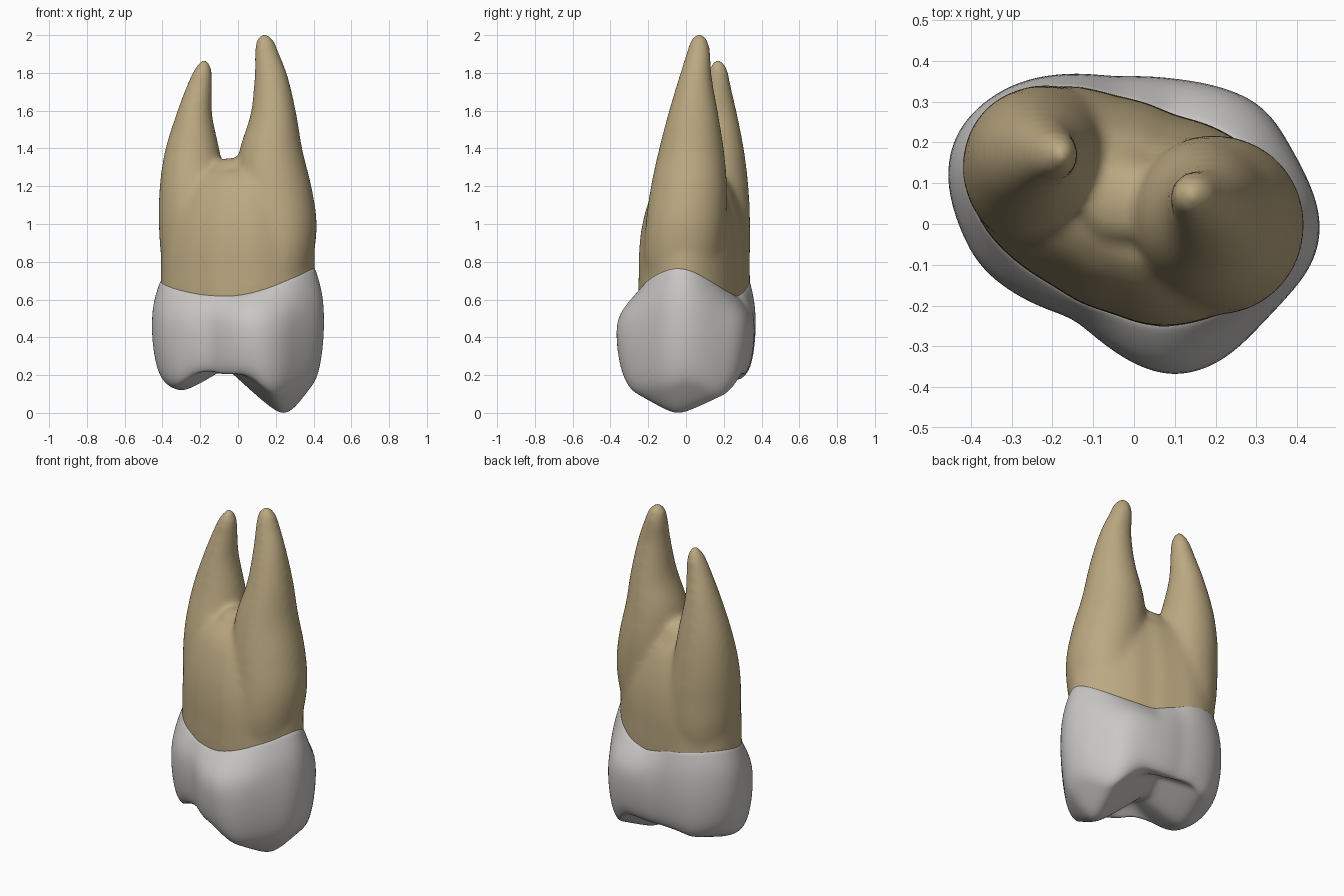
import bpy, bmesh, math

if "Cube" in bpy.data.objects:
    bpy.data.objects.remove(bpy.data.objects["Cube"])

N = 96
CX, CY = 0.0, 0.03          # centre of the outlines

def material(name, rgb):
    m = bpy.data.materials.new(name)
    m.diffuse_color = (*rgb, 1)
    m.use_nodes = True
    m.node_tree.nodes["Principled BSDF"].inputs["Base Color"].default_value = m.diffuse_color
    return m

enamel = material("grey_enamel", (0.585, 0.575, 0.56))
dentine = material("tan_root", (0.50, 0.395, 0.22))

def polar(points):
    """Turn a few outline points into N smooth radii about the centre."""
    p = sorted((math.atan2(y - CY, x - CX) % math.tau, math.hypot(x - CX, y - CY)) for x, y in points)
    p = [(p[-1][0] - math.tau, p[-1][1])] + p + [(p[0][0] + math.tau, p[0][1])]
    r = []
    for i in range(N):
        a = math.tau * i / N
        for (a0, r0), (a1, r1) in zip(p, p[1:]):
            if a0 <= a <= a1:
                r.append(r0 + (r1 - r0) * (a - a0) / (a1 - a0))
                break
    for _ in range(4):
        r = [(r[i - 1] + 2 * r[i] + r[(i + 1) % N]) / 4 for i in range(N)]
    return r

root_r = polar([(-.42, .14), (-.38, .25), (-.28, .32), (-.17, .345), (-.05, .315), (.1, .265),
                (.25, .21), (.35, .13), (.415, .03), (.415, -.05), (.36, -.13), (.27, -.2),
                (.18, -.235), (.05, -.255), (-.05, -.22), (-.2, -.15), (-.3, -.085), (-.38, 0)])
crown_r = polar([(-.46, .12), (-.44, .22), (-.38, .29), (-.29, .345), (-.17, .367), (-.05, .358),
                 (.05, .36), (.12, .352), (.22, .332), (.3, .3), (.35, .25), (.38, .19), (.43, .1),
                 (.461, 0), (.44, -.1), (.38, -.17), (.31, -.245), (.23, -.325), (.16, -.362),
                 (.09, -.373), (.02, -.352), (-.05, -.31), (-.11, -.262), (-.15, -.228),
                 (-.22, -.205), (-.3, -.165), (-.38, -.1), (-.43, 0)])

def loft(bm, rings):
    """Skin closed rings of points."""
    vs = [[bm.verts.new(c) for c in ring] for ring in rings]
    for a, b in zip(vs, vs[1:]):
        n = len(a)
        for i in range(n):
            bm.faces.new((a[i], a[(i + 1) % n], b[(i + 1) % n], b[i]))
    return vs

def finish(bm, name, mat):
    bmesh.ops.recalc_face_normals(bm, faces=bm.faces)
    me = bpy.data.meshes.new(name)
    bm.to_mesh(me)
    bm.free()
    me.materials.append(mat)
    for p in me.polygons:
        p.use_smooth = True
    ob = bpy.data.objects.new(name, me)
    bpy.context.collection.objects.link(ob)
    return ob

# ---- crown -------------------------------------------------------------
def uv(x, y):                # axes along and across the line of the two cusps
    return .96 * x - .27 * y, .27 * x + .96 * y

def smin(a, b, k=.05):
    h = max(k - abs(a - b), 0) / k
    return min(a, b) - h * h * k / 4

def soft(x, e=.05):
    return math.sqrt(x * x + e * e) - e

def chewing_height(x, y):
    u, v = uv(x, y)
    v -= .02
    big = 1.15 * soft(u - .255) + .25 * (u - .255) + .52 * soft(v) - .05 * v
    small = .12 + .7 * soft(u + .31) - .1 * (u + .31) + .3 * soft(v + .05)
    margin = .205 + .8 * max(0, .25 - abs(v))
    return smin(smin(smin(big, small), margin), .32)

def neck_height(x, y):       # wavy line between enamel and root
    u, v = uv(x, y)
    back = max(0, v) / .25 * min(1, max(0, -u / .2))
    return .62 + (.9 if u > 0 else .42) * u * u + .04 * back

def at(i, r):
    a = math.tau * i / N
    return CX + r * math.cos(a), CY + r * math.sin(a)

RIM = .845
rings = []
for s in (.88, .94, .985):                             # tucked-in neck edge
    ring = []
    for i in range(N):
        x, y = at(i, root_r[i])
        ring.append((*at(i, root_r[i] * s), neck_height(x, y)))
    rings.append(ring)
# side wall: (position down the wall, blend to crown outline, scale)
for t, b, s in ((.03, .15, .987), (.1, .42, .992), (.2, .72, 1), (.3, .92, 1), (.42, 1, 1), (.55, 1, .997),
                (.68, 1, .982), (.79, 1, .96), (.88, 1, .932), (.95, 1, .895), (1, 1, RIM)):
    ring = []
    for i in range(N):
        top = neck_height(*at(i, root_r[i]))
        low = chewing_height(*at(i, crown_r[i] * RIM))
        r = (root_r[i] * (1 - b) + crown_r[i] * b) * s
        ring.append((*at(i, r), top + (low - top) * t))
    rings.append(ring)
for k in range(16):                                    # chewing surface
    s = .79 * (1 - k / 16) + .01
    ring = []
    for i in range(N):
        x, y = at(i, crown_r[i] * s)
        ring.append((x, y, chewing_height(x, y)))
    rings.append(ring)
bm = bmesh.new()
bm.faces.new(loft(bm, rings)[-1])
crown = finish(bm, "crown", enamel)
crown.modifiers.new("smooth", 'SUBSURF').levels = 1
crown.modifiers["smooth"].render_levels = 1

# ---- root trunk and two roots, fused ------------------------------------
def add_closed(bm, rings):
    vs = loft(bm, rings)
    bm.faces.new(vs[0])
    bm.faces.new(vs[-1])

def spline(sections, steps=6):
    """Catmull-Rom through the section values."""
    out = []
    for j in range(len(sections) - 1):
        p = [sections[min(max(j + k, 0), len(sections) - 1)] for k in (-1, 0, 1, 2)]
        for q in range(steps):
            t = q / steps
            out.append([.5 * (2 * b + (c - a) * t + (2 * a - 5 * b + 4 * c - d) * t * t
                              + (3 * b - a - 3 * c + d) * t ** 3) for a, b, c, d in zip(*p)])
    return out + [list(sections[-1])]

def ellipses(bm, sections):
    add_closed(bm, [[(cx + rx * math.cos(math.tau * i / 48), cy + ry * math.sin(math.tau * i / 48), z)
                     for i in range(48)] for z, cx, cy, rx, ry in spline(sections)])

bm = bmesh.new()
add_closed(bm, [[(*at(i, root_r[i] * s), z) for i in range(N)] for z, s in spline(
    [(.45, .94), (.62, .985), (.74, .985), (.87, .975), (1.0, .92), (1.12, .81), (1.22, .66), (1.29, .45)])])
ellipses(bm, [(.55, .19, -.02, .15, .15), (.8, .2, -.015, .195, .205), (1.0, .215, -.002, .203, .212),
              (1.2, .192, .015, .199, .203), (1.4, .175, .028, .168, .174), (1.6, .188, .038, .122, .134),
              (1.8, .176, .05, .09, .088), (1.93, .152, .066, .066, .064), (2.0, .143, .07, .047, .047),
              (2.035, .14, .071, .015, .015)])
ellipses(bm, [(.55, -.21, .13, .15, .15), (.8, -.215, .135, .19, .2), (1.0, -.22, .137, .2, .203),
              (1.2, -.238, .15, .178, .182), (1.4, -.242, .165, .146, .144), (1.6, -.232, .17, .096, .102),
              (1.75, -.205, .17, .069, .069), (1.84, -.186, .17, .048, .052), (1.9, -.176, .17, .015, .017)])
# saddle between the roots
ellipses(bm, [(.9, -.02, .06, .14, .2), (1.1, -.02, .06, .14, .175), (1.22, -.025, .06, .13, .145),
              (1.3, -.03, .06, .11, .11), (1.34, -.035, .06, .08, .08), (1.36, -.04, .06, .03, .03)])
root = finish(bm, "roots", dentine)
m = root.modifiers.new("fuse", 'REMESH')
m.mode = 'VOXEL'
m.voxel_size = .014
m = root.modifiers.new("soften", 'SMOOTH')
m.factor = .5
m.iterations = 28

# bake the fused shape and set its full height to 2
deps = bpy.context.evaluated_depsgraph_get()
me = bpy.data.meshes.new_from_object(root.evaluated_get(deps))
root.modifiers.clear()
root.data = me
f = 1.2 / (max(v.co.z for v in me.vertices) - .8)
for v in me.vertices:
    if v.co.z > .8:
        v.co.z = .8 + (v.co.z - .8) * f
me.materials.clear()
me.materials.append(dentine)
for p in me.polygons:
    p.use_smooth = True
    p.material_index = 0
